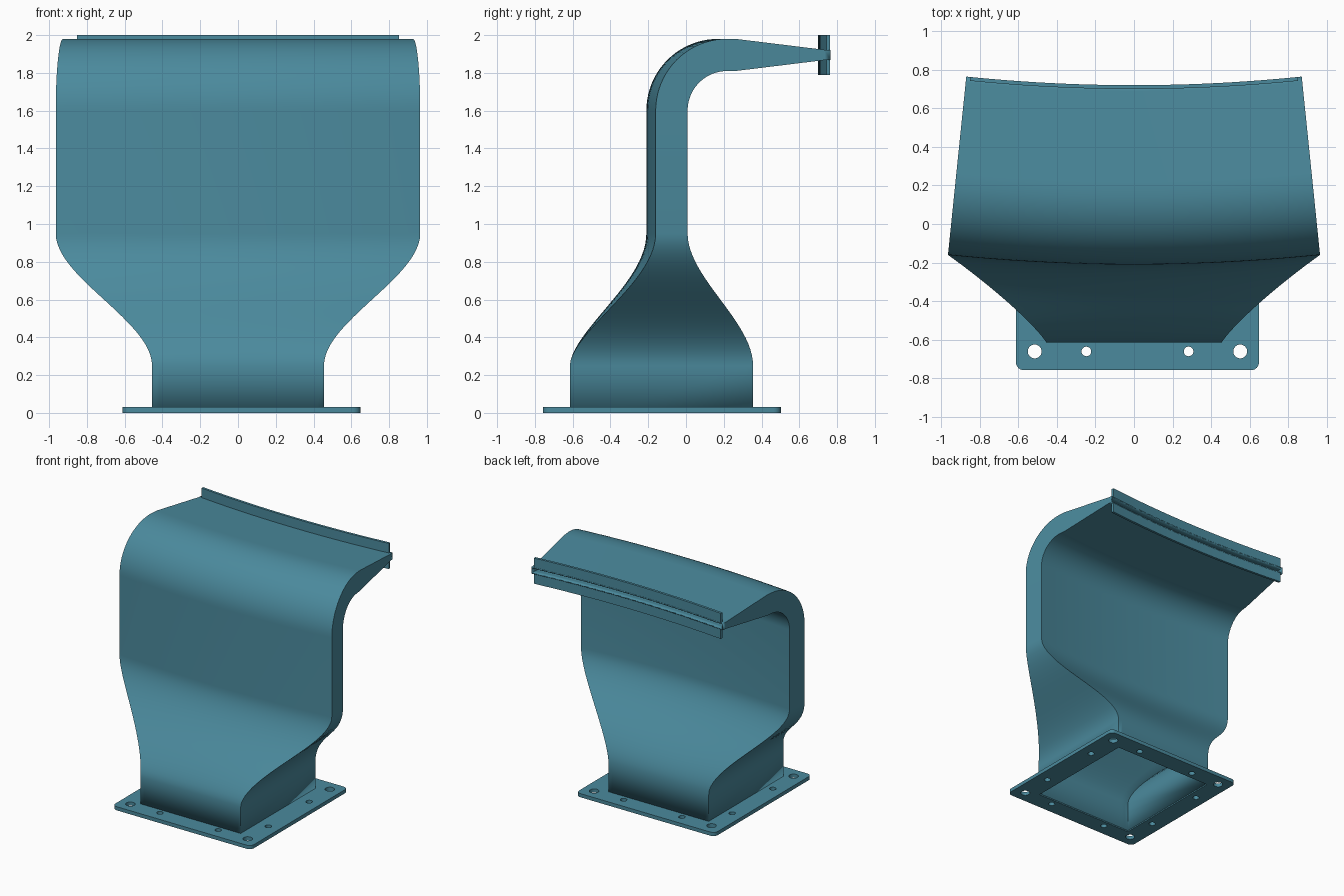
import bpy
import bmesh
from math import sin, cos, pi, radians

default = bpy.data.objects.get("Cube")
if default:
    bpy.data.objects.remove(default)

teal = bpy.data.materials.new("teal_paint")
teal.use_nodes = True
teal.diffuse_color = (0.07, 0.254, 0.337, 1)
teal.node_tree.nodes["Principled BSDF"].inputs["Base Color"].default_value = teal.diffuse_color

PIVOT_Y = 9.24          # the upper duct is a narrow sector swept around this axis
HALF_ANGLE = radians(5.86)
COLUMNS = 24


def sector(u, y, half=HALF_ANGLE):
    """Plan position at fraction u (-1..1) of the arc that crosses x = 0 at y."""
    r = PIVOT_Y - y
    return r * sin(u * half), PIVOT_Y - r * cos(u * half)


def activate(ob):
    bpy.ops.object.select_all(action='DESELECT')
    ob.select_set(True)
    bpy.context.view_layer.objects.active = ob


def add_object(name, data):
    ob = bpy.data.objects.new(name, data)
    bpy.context.collection.objects.link(ob)
    data.materials.append(teal)
    activate(ob)
    return ob


def loft(name, rings, caps=False, loop=False):
    """Skin a list of closed rings of equal length."""
    bm = bmesh.new()
    rows = [[bm.verts.new(p) for p in ring] for ring in rings]
    n = len(rows[0])
    for a, b in zip(rows, rows[1:]):
        for i in range(n):
            j = (i + 1) % n
            bm.faces.new((a[i], a[j], b[j], b[i]))
    if caps:
        bm.faces.new(rows[0])
        bm.faces.new(rows[-1])
        bmesh.ops.recalc_face_normals(bm, faces=bm.faces[:])
    mesh = bpy.data.meshes.new(name)
    bm.to_mesh(mesh)
    bm.free()
    ob = add_object(name, mesh)
    bpy.ops.object.shade_smooth_by_angle(angle=radians(30))
    return ob


def ease(t):
    return t * t * (3 - 2 * t)


def lerp(a, b, t):
    return a + (b - a) * t


FRACTIONS = [2 * i / COLUMNS - 1 for i in range(COLUMNS + 1)]
FRONT, BACK = -0.21, -0.04            # upright walls at the centre
BASE_FRONT, BASE_BACK, BASE_HALF = -0.615, 0.355, 0.455


def upper_ring(front, back):
    outer = [(*sector(u, front[0]), front[1]) for u in FRACTIONS]
    inner = [(*sector(u, back[0]), back[1]) for u in reversed(FRACTIONS)]
    return outer + inner


def lower_ring(z, t):
    """Blend from the rectangular neck (t = 0) to the curved slot (t = 1)."""
    ring = []
    walls = ((FRONT, BASE_FRONT, FRACTIONS, 0.88), (BACK, BASE_BACK, FRACTIONS[::-1], 1))
    for wall, base, fractions, lead in walls:
        for u in fractions:
            x, y = sector(u, wall)
            ring.append((lerp(u * BASE_HALF, x, ease(t)), lerp(base, y, ease(t ** lead)), z))
    return ring


# Duct: neck, flare, upright, quarter bend and tapered outlet
rings = [lower_ring(0.01, 0)]
rings += [lower_ring(lerp(0.25, 0.95, i / 24), i / 24) for i in range(25)]
BEND_Y, BEND_Z = 0.17, 1.6
for i in range(21):
    a = i / 20 * pi / 2
    rings.append(upper_ring(*[(BEND_Y - r * cos(a), BEND_Z + r * sin(a))
                              for r in (BEND_Y - FRONT, BEND_Y - BACK)]))
for y, top, bottom in ((0.215, 1.98, 1.81), (0.69, 1.922, 1.868), (0.72, 1.922, 1.868)):
    rings.append(upper_ring((y, top), (y, bottom)))
duct = loft("duct", rings)
shell = duct.modifiers.new("wall", 'SOLIDIFY')
shell.thickness = 0.01
shell.offset = -1

# Outlet lips: curved strips above and below the slot
LIP_ANGLE = radians(5.72)
for name, low, high in (("upper_lip", 1.922, 2.0), ("lower_lip", 1.79, 1.868)):
    section = ((0.70, low), (0.72, low), (0.72, high), (0.70, high))
    loft(name, [[(*sector(u, y, LIP_ANGLE), z) for y, z in section] for u in FRACTIONS], caps=True)

# Base flange: rounded plate with a duct opening and bolt holes
CX, CY, SIZE, CORNER = 0.018, -0.128, 0.63, 0.04
plate = bpy.data.curves.new("base_flange", 'CURVE')
plate.dimensions = '2D'
plate.fill_mode = 'BOTH'
plate.extrude = 0.015


def outline(points):
    spline = plate.splines.new('POLY')
    spline.points.add(len(points) - 1)
    for p, (x, y) in zip(spline.points, points):
        p.co = (x, y, 0, 1)
    spline.use_cyclic_u = True


def circle(x, y, r, steps=24):
    outline([(x + r * cos(2 * pi * i / steps), y + r * sin(2 * pi * i / steps))
             for i in range(steps)])


edge = []
for k, (sx, sy) in enumerate(((1, 1), (-1, 1), (-1, -1), (1, -1))):
    for i in range(7):
        a = (k + i / 6) * pi / 2
        edge.append((CX + sx * (SIZE - CORNER) + CORNER * cos(a),
                     CY + sy * (SIZE - CORNER) + CORNER * sin(a)))
outline(edge)
inset = 0.006
x0, y0, y1 = BASE_HALF - inset, BASE_FRONT + inset, BASE_BACK - inset
outline([(-x0, y0), (x0, y0), (x0, y1), (-x0, y1)])
BOLT, MID = 0.533, 0.265
for sx in (-1, 1):
    for sy in (-1, 1):
        circle(CX + sx * BOLT, CY + sy * BOLT, 0.036)
        circle(CX + sx * MID, CY + sy * BOLT, 0.025)
        circle(CX + sx * BOLT, CY + sy * MID, 0.025)
flange = add_object("base_flange", plate)
flange.location.z = 0.015
bpy.ops.object.convert(target='MESH')
bpy.ops.object.shade_smooth_by_angle(angle=radians(30))
